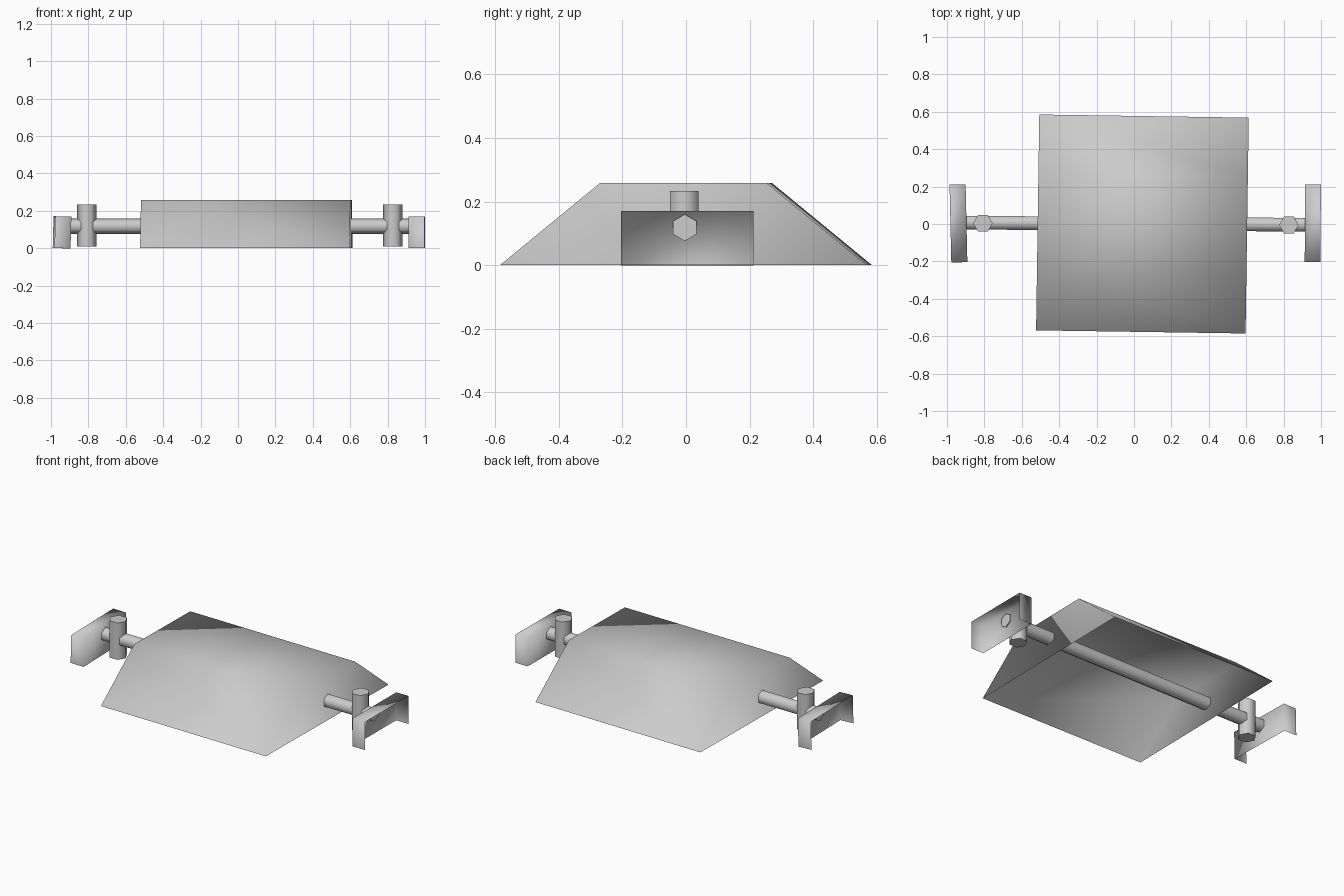
import bpy, bmesh
from math import radians, pi
from mathutils import Vector, Matrix

cube = bpy.data.objects.get("Cube")
if cube:
    bpy.data.objects.remove(cube, do_unlink=True)

grey = bpy.data.materials.new("light grey")
grey.use_nodes = True
grey.diffuse_color = (0.6, 0.6, 0.6, 1)
bsdf = next(n for n in grey.node_tree.nodes if n.type == "BSDF_PRINCIPLED")
bsdf.inputs["Base Color"].default_value = (0.6, 0.6, 0.6, 1)


def finish(name, bm, smooth_angle):
    bmesh.ops.recalc_face_normals(bm, faces=bm.faces[:])
    mesh = bpy.data.meshes.new(name)
    bm.to_mesh(mesh)
    bm.free()
    mesh.materials.append(grey)
    obj = bpy.data.objects.new(name, mesh)
    bpy.context.collection.objects.link(obj)
    bpy.ops.object.select_all(action="DESELECT")
    obj.select_set(True)
    bpy.context.view_layer.objects.active = obj
    if smooth_angle is None:
        bpy.ops.object.shade_smooth()
    else:
        bpy.ops.object.shade_smooth_by_angle(angle=smooth_angle)
    return obj


def shell(name, bottom, top, height, skip=()):
    """Thin tapered box, open below. bottom and top are (x half, y half) sizes.
    skip lists outward directions whose wall is left open."""
    bm = bmesh.new()
    bmesh.ops.create_cube(bm, size=2)
    for v in bm.verts:
        hx, hy = top if v.co.z > 0 else bottom
        v.co = Vector((v.co.x * hx, v.co.y * hy, height if v.co.z > 0 else 0))
    bm.normal_update()
    openings = [Vector((0, 0, -1))] + [Vector(d) for d in skip]
    gone = [f for f in bm.faces if any(f.normal.dot(d) > 0.95 for d in openings)]
    bmesh.ops.delete(bm, geom=gone, context="FACES")
    obj = finish(name, bm, None)
    # keep the roof facing up
    if sum(p.normal.z for p in obj.data.polygons) < 0:
        obj.data.flip_normals()
    return obj


def hex_bar(name, start, end, radius, turn=0):
    """Six-sided bar between two points."""
    a, b = Vector(start), Vector(end)
    axis = b - a
    bm = bmesh.new()
    bmesh.ops.create_cone(bm, cap_ends=True, segments=6, radius1=radius,
                          radius2=radius, depth=axis.length)
    place = (Matrix.Translation((a + b) / 2)
             @ axis.to_track_quat("Z", "Y").to_matrix().to_4x4()
             @ Matrix.Rotation(turn, 4, "Z"))
    bmesh.ops.transform(bm, matrix=place, verts=bm.verts[:])
    return finish(name, bm, radians(65))


# Tapered cover, slightly turned on its stand
cover = shell("cover", (0.56, 0.577), (0.56, 0.263), 0.258)
cover.location = (0.045, 0, 0)
cover.rotation_euler.z = radians(-0.85)

# Axle running through the cover
hex_bar("axle", (-0.905, 0.007, 0.118), (0.92, -0.004, 0.118), 0.042, 0)

# Upright posts at both ends of the axle
for name, x, y in (("right_post", -0.808, 0.004), ("left_post", 0.828, -0.005)):
    hex_bar(name, (x, y, 0.01), (x, y, 0.233), 0.052, pi / 2)

# End brackets, open below and on the outer side
right_bracket = shell("right_bracket", (0.043, 0.208), (0.043, 0.208), 0.17, [(-1, 0, 0)])
right_bracket.location = (-0.943, 0.003, 0)
right_bracket.rotation_euler = (0, radians(1.5), radians(1.3))
left_bracket = shell("left_bracket", (0.042, 0.208), (0.042, 0.208), 0.17, [(1, 0, 0)])
left_bracket.location = (0.956, 0.004, 0)
left_bracket.rotation_euler.z = radians(-0.4)
